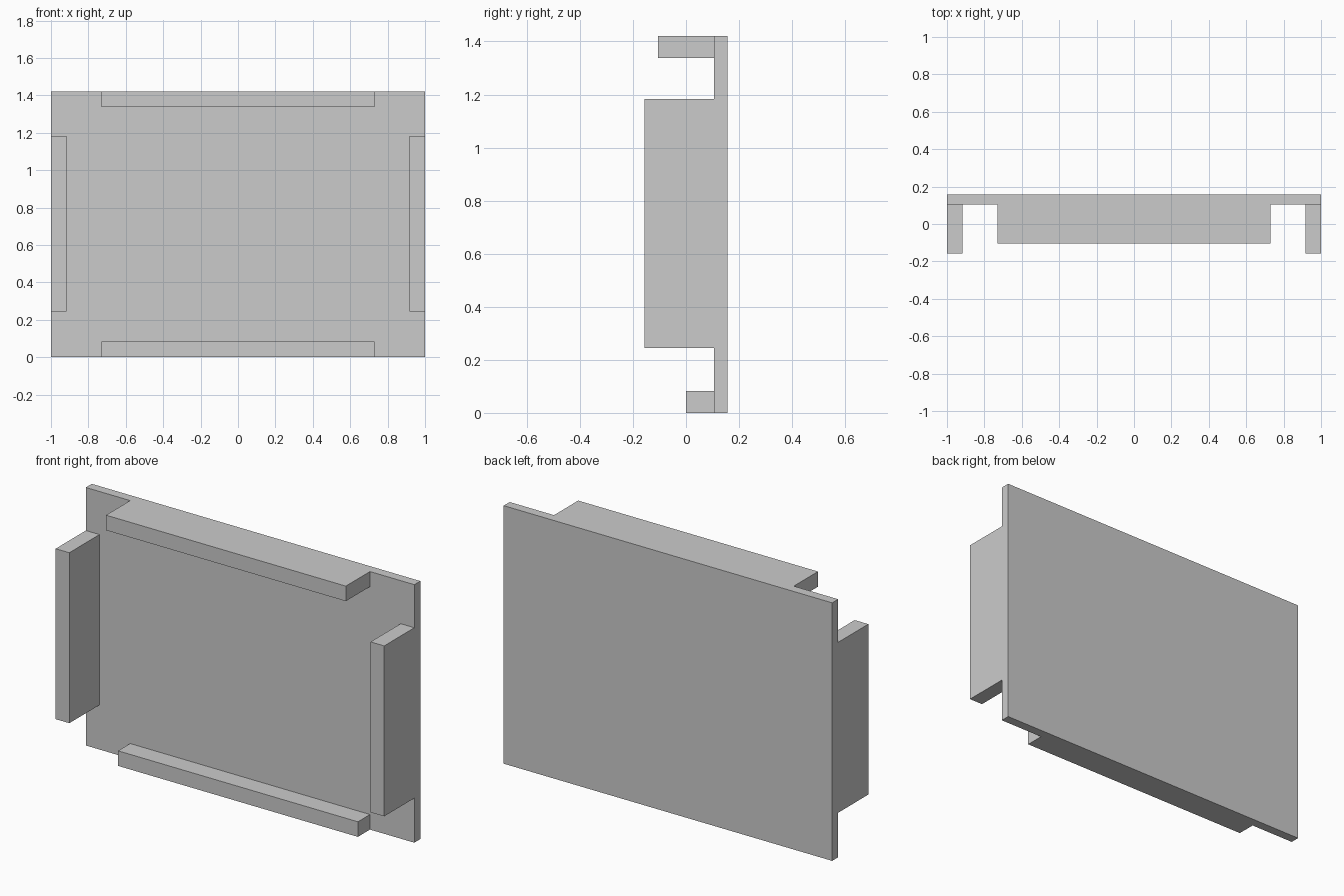
import bpy
import bmesh
from mathutils import Vector

cube = bpy.data.objects.get("Cube")
if cube:
    bpy.data.objects.remove(cube, do_unlink=True)

HEIGHT = 1.42
BACK = 0.157
PANEL_FRONT = 0.105
RIM = 0.083          # thickness of every flange
HALF_RAIL = 0.73     # half length of top and bottom flanges


def box(name, low, high):
    """Add a flat-faced box spanning two opposite corners."""
    low, high = Vector(low), Vector(high)
    bm = bmesh.new()
    bmesh.ops.create_cube(bm, size=1)
    bmesh.ops.scale(bm, vec=high - low, verts=bm.verts)
    bmesh.ops.translate(bm, vec=(low + high) / 2, verts=bm.verts)
    mesh = bpy.data.meshes.new(name)
    bm.to_mesh(mesh)
    bm.free()
    obj = bpy.data.objects.new(name, mesh)
    bpy.context.collection.objects.link(obj)
    return obj


# Flat back panel
box("back_panel", (-1, PANEL_FRONT, 0), (1, BACK, HEIGHT))

# Deep upright flanges at both sides
for name, x in (("right_flange", -1), ("left_flange", 1 - RIM)):
    box(name, (x, -BACK, 0.245), (x + RIM, PANEL_FRONT, 1.183))

# Top flange, and a shallower one along the bottom edge
for name, front, z in (("top_flange", -0.105, HEIGHT - RIM),
                       ("bottom_flange", 0, 0)):
    box(name, (-HALF_RAIL, front, z), (HALF_RAIL, PANEL_FRONT, z + RIM))
